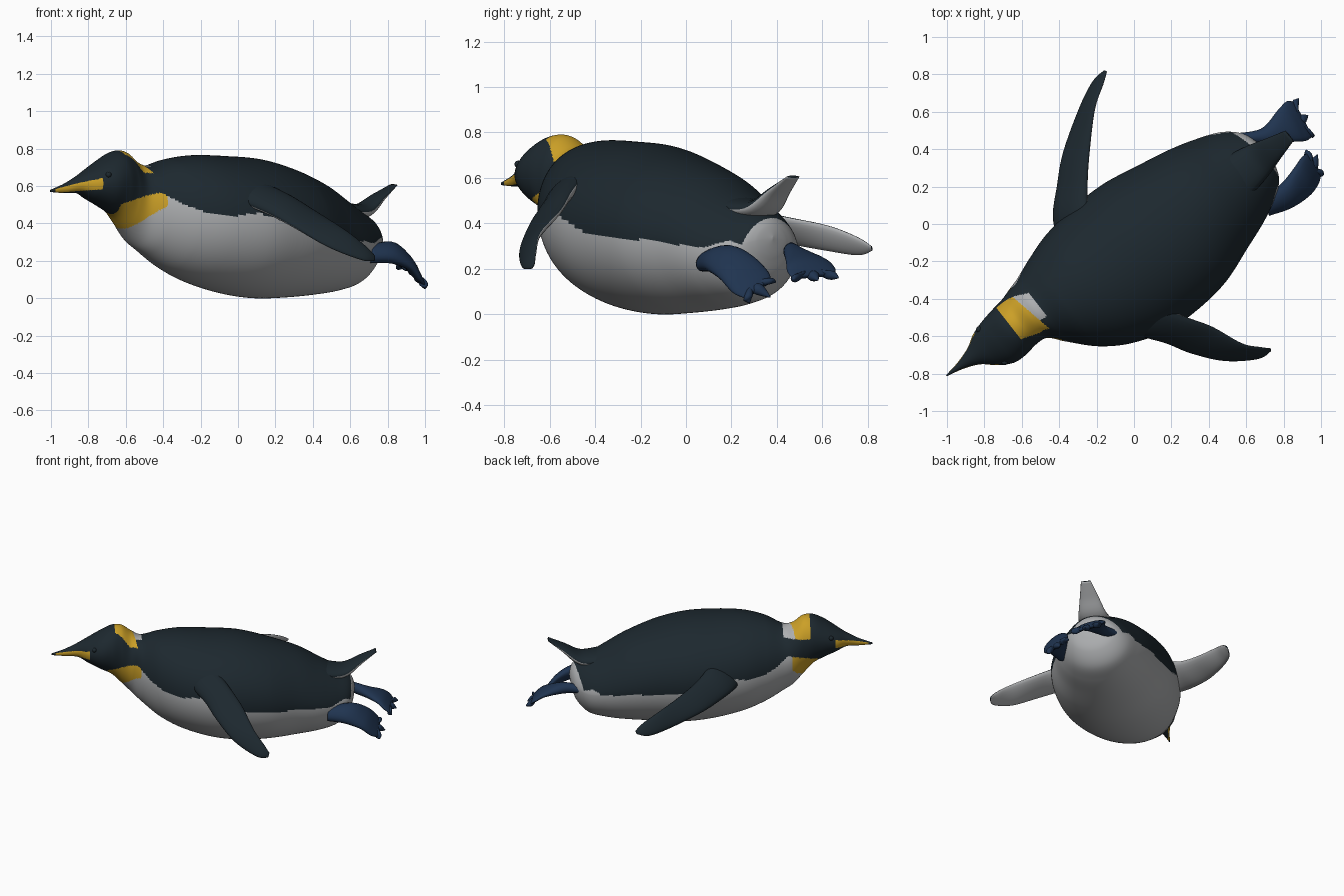
import bpy, bmesh, math
from mathutils import Vector

if "Cube" in bpy.data.objects:
    bpy.data.objects.remove(bpy.data.objects["Cube"])

ANG = math.radians(38)          # heading of the body axis in plan
CA, SA = math.cos(ANG), math.sin(ANG)


def world(u, v, z):
    """Body frame (u toward tail, v sideways) to world."""
    return Vector((u * CA - v * SA, u * SA + v * CA, z))


def local(p):
    return p.x * CA + p.y * SA, -p.x * SA + p.y * CA, p.z


def material(name, rgb):
    m = bpy.data.materials.new(name)
    m.diffuse_color = (*rgb, 1)
    m.use_nodes = True
    m.node_tree.nodes["Principled BSDF"].inputs["Base Color"].default_value = m.diffuse_color
    return m


DARK = material("slate_feathers", (0.012, 0.021, 0.028))
PALE = material("pale_feathers", (0.42, 0.43, 0.44))
GOLD = material("golden_patch", (0.60, 0.35, 0.02))
NAVY = material("navy_skin", (0.014, 0.034, 0.08))


def smooth_rows(rows, steps):
    """Catmull-Rom interpolation of number rows."""
    out, n = [], len(rows)
    for i in range(n - 1):
        a, b, c, d = rows[max(i - 1, 0)], rows[i], rows[i + 1], rows[min(i + 2, n - 1)]
        for k in range(steps):
            t = k / steps
            out.append([0.5 * (2 * q + (r - p) * t + (2 * p - 5 * q + 4 * r - s) * t * t
                               + (3 * q - p - 3 * r + s) * t ** 3)
                        for p, q, r, s in zip(a, b, c, d)])
    out.append(list(rows[-1]))
    return out


def skin(name, rings, mats, rule):
    """Loft closed rings; rule(face centre, segment, count) gives the material slot."""
    bm = bmesh.new()
    vs = [[bm.verts.new(p) for p in r] for r in rings]
    n = len(vs[0])
    for a, b in zip(vs, vs[1:]):
        for j in range(n):
            k = (j + 1) % n
            f = bm.faces.new((a[j], a[k], b[k], b[j]))
            f.material_index = rule(f.calc_center_median(), j, n)
    for end in (vs[0], vs[-1]):
        f = bm.faces.new(end)
        f.material_index = rule(f.calc_center_median(), 0, n)
    for f in bm.faces:
        f.smooth = True
    bmesh.ops.recalc_face_normals(bm, faces=bm.faces)
    me = bpy.data.meshes.new(name)
    bm.to_mesh(me)
    bm.free()
    for m in mats:
        me.materials.append(m)
    ob = bpy.data.objects.new(name, me)
    bpy.context.collection.objects.link(ob)
    return ob


def blade(name, stations, mats, steps=6, n=20):
    """Flat limb through (edge A xyz, edge B xyz, thickness); slot 0 on top, last slot below."""
    rows = smooth_rows(stations, steps)
    mids = [(Vector(r[:3]) + Vector(r[3:6])) / 2 for r in rows]
    rings = []
    for i, r in enumerate(rows):
        half = (Vector(r[:3]) - Vector(r[3:6])) / 2
        spine = mids[min(i + 1, len(mids) - 1)] - mids[max(i - 1, 0)]
        nor = half.cross(spine).normalized()
        if nor.z < 0:
            nor = -nor
        rings.append([mids[i] + half * math.cos(w) + nor * (max(r[6], 0.004) / 2 * math.sin(w))
                      for w in (2 * math.pi * j / n for j in range(n))])
    low = len(mats) - 1
    return skin(name, rings, mats, lambda c, j, m: 0 if j < m / 2 else low)


# Body, neck, head and beak: u, side offset, half width, top, bottom
PROFILE = [
    (-1.29, -.022, .004, .58, .568), (-1.2, -.025, .022, .612, .562),
    (-1.11, -.03, .055, .655, .56), (-1.04, -.04, .105, .695, .525),
    (-.96, -.05, .14, .745, .485), (-.88, -.045, .15, .785, .44),
    (-.81, -.035, .15, .785, .365), (-.74, -.03, .165, .735, .29),
    (-.67, -.06, .215, .71, .235), (-.55, -.1, .3, .745, .15),
    (-.4, -.125, .37, .765, .08), (-.2, -.145, .415, .76, .025),
    (0, -.15, .42, .745, 0), (.2, -.155, .39, .695, .005),
    (.4, -.14, .335, .625, .02), (.55, -.135, .285, .545, .04),
    (.67, -.13, .23, .48, .075), (.75, -.135, .165, .435, .155),
    (.785, -.14, .09, .395, .245), (.8, -.14, .003, .34, .33)]

# Height of the edge between dark back and pale belly along u
EDGE = [(-.95, .49), (-.8, .54), (-.7, .565), (-.62, .5), (-.54, .46), (-.41, .44), (-.28, .455),
        (-.15, .42), (0, .36), (.3, .33), (.6, .295), (.7, .325), (.75, .305), (.785, .47), (1, .5)]


def edge_height(u):
    for (a, p), (b, q) in zip(EDGE, EDGE[1:]):
        if a <= u <= b:
            return p + (q - p) * (u - a) / (b - a)
    return 0


def plumage(c, j, n):
    u, v, z = local(c)
    if u < -1.03:                                   # stripe along the beak
        mid = .575 + (u + 1.25) * .17
        return 2 if u > -1.26 and abs(z - mid) < .01 + (u + 1.27) * .085 else 0
    if z > .67 and -.855 < u < -.668 and v > -.115 - (u + .85) * .35:   # nape patch
        if u < -.733 - .2 * v:
            return 2
        return 1 if v > -.1 else 0
    if u < -.9 + .3 * (.47 - z):                    # head
        return 0
    if z < edge_height(u + (.15 * (v + .2) if u > .6 else 0)):
        throat = u < (-.68 if v < 0 else -.73) and z > .36 + (u + .83) * .9
        return 2 if throat else 1
    return 0


rings = []
for u, cv, hw, top, bot in smooth_rows(PROFILE, 18):
    zm = bot + (top - bot) * .52
    ridge = 1 + .25 * min(max((u - .2) / .4, 0), 1)     # back narrows to a ridge near the tail
    ring = []
    for j in range(160):
        w = 2 * math.pi * j / 160
        s = math.sin(w)
        ring.append(world(u, cv + hw * math.cos(w),
                          zm + (s ** ridge * (top - zm) if s > 0 else s * (zm - bot))))
    rings.append(ring)
skin("body_and_head", rings, [DARK, PALE, GOLD], plumage)

# Flippers: dark above, pale below
blade("left_flipper", [
    (-.38, -.16, .42, -.16, -.10, .58, .08),
    (-.43, .02, .395, -.24, .06, .54, .08), (-.41, .20, .355, -.25, .22, .48, .065),
    (-.378, .38, .325, -.235, .42, .43, .05), (-.29, .62, .28, -.21, .62, .39, .04),
    (-.22, .76, .26, -.165, .75, .34, .03), (-.16, .82, .28, -.145, .815, .30, .01)],
    [DARK, PALE])
blade("right_flipper", [
    (-.08, -.50, .56, .02, -.34, .66, .08),
    (.03, -.59, .51, .14, -.44, .61, .09), (.17, -.635, .45, .28, -.50, .545, .075),
    (.30, -.69, .38, .42, -.55, .46, .055), (.48, -.73, .275, .58, -.64, .36, .04),
    (.66, -.72, .205, .68, -.66, .28, .03), (.73, -.68, .20, .73, -.665, .23, .01)],
    [DARK, PALE])

# Tail: upturned wedge on the body axis
blade("tail", [(*world(u, -.14 + h, z), *world(u, -.14 - h, z), t) for u, z, h, t in
               [(.56, .47, .13, .1), (.72, .465, .1, .08), (.84, .54, .065, .045),
                (.945, .605, .035, .012)]],
      [DARK, PALE])


# Feet: webbed blade with three clawed toes
def foot(name, stations, tips):
    blade(name, stations, [NAVY])
    a, b = Vector(stations[-1][:3]), Vector(stations[-1][3:6])
    side = (a - b).normalized()
    back = (Vector(stations[-2][:3]) + Vector(stations[-2][3:6])) / 2
    for i, tip in enumerate(tips):
        knuckle = a.lerp(b, .12 + .38 * i)
        tip = Vector(tip)
        root = knuckle.lerp(back, .5)
        blade(f"{name}_toe_{i + 1}", [
            (*(p + side * h), *(p - side * h), t) for p, h, t in
            [(root, .02, .03), (knuckle, .028, .045), (knuckle.lerp(tip, .5), .018, .03),
             (tip, .003, .006)]], [NAVY], 4, 12)


foot("left_foot", [
    (.54, .485, .29, .56, .435, .29, .05), (.68, .51, .265, .70, .43, .28, .075),
    (.77, .61, .24, .86, .44, .23, .055), (.815, .655, .205, .92, .445, .19, .04),
    (.85, .655, .175, .95, .465, .16, .02)],
    [(.88, .67, .16), (.93, .58, .15), (.965, .475, .15)])
foot("right_foot", [
    (.69, .13, .27, .72, .05, .20, .08), (.80, .22, .29, .83, .085, .20, .095),
    (.86, .30, .25, .93, .145, .16, .07), (.90, .36, .19, .98, .205, .095, .05),
    (.925, .375, .15, 1.0, .26, .07, .025)],
    [(.92, .395, .14), (.98, .37, .075), (1.0, .28, .05)])

# Eyes: low lids barely proud of the head
for name, v in (("left_eye", .066), ("right_eye", -.156)):
    bpy.ops.mesh.primitive_uv_sphere_add(segments=16, ring_count=8, radius=.016, location=world(-1.0, v, .66))
    eye = bpy.context.object
    eye.name = name
    eye.data.materials.append(DARK)
    bpy.ops.object.shade_smooth_by_angle()
